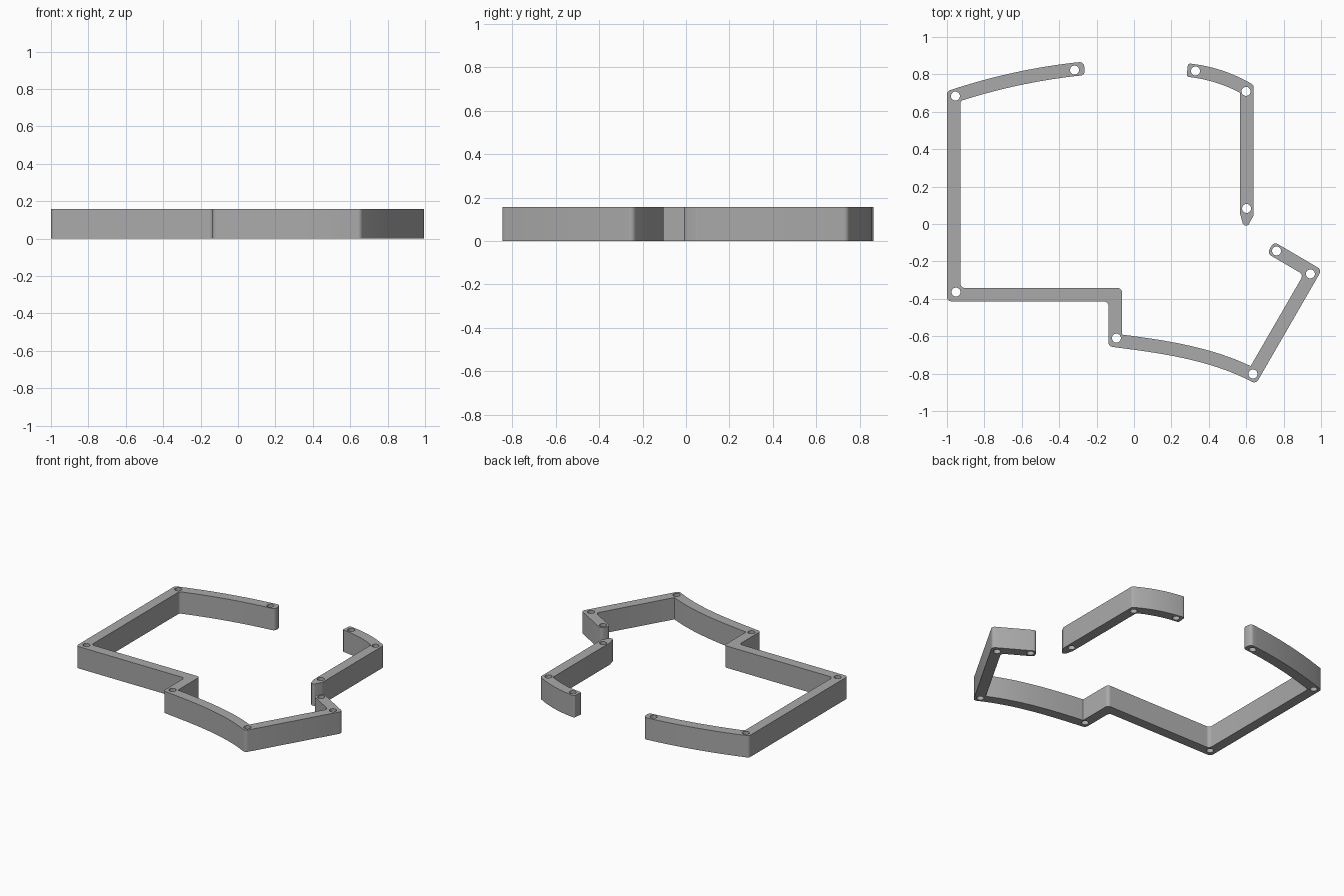
import bpy, bmesh, math
from mathutils import Vector
from mathutils.geometry import interpolate_bezier

cube = bpy.data.objects.get("Cube")
if cube:
    bpy.data.objects.remove(cube, do_unlink=True)

HEIGHT = 0.157
HALF = 0.036        # half the wall thickness
HOLE = 0.024        # pin hole radius
ROUND = 0.024       # corner rounding

grey = bpy.data.materials.new("plain grey")
grey.use_nodes = True
grey.diffuse_color = (0.4, 0.4, 0.4, 1)
grey.node_tree.nodes["Principled BSDF"].inputs["Base Color"].default_value = (0.4, 0.4, 0.4, 1)


def bend(a, h1, h2, b, n=14):
    """Smooth stretch of centre line from a to b."""
    return [Vector(p[:2]) for p in interpolate_bezier(
        *[Vector((*q, 0)) for q in (a, h1, h2, b)], n)]


def offset(path, widths, side):
    """Mitred copy of the centre line, moved to one side."""
    dirs = [(b - a).normalized() for a, b in zip(path, path[1:])]
    out = []
    for i, p in enumerate(path):
        d0, d1 = dirs[max(i - 1, 0)], dirs[min(i, len(dirs) - 1)]
        n0, n1 = Vector((-d0.y, d0.x)), Vector((-d1.y, d1.x))
        m = (n0 + n1).normalized()
        out.append(p + m * side * widths[i] / m.dot(n0))
    return out


def fillet(loop, radius, steps=6):
    """Round every sharp corner of a closed outline."""
    out = []
    for i, p in enumerate(loop):
        a, b = loop[i - 1] - p, loop[(i + 1) % len(loop)] - p
        turn = math.pi - a.angle(b)
        if turn < math.radians(18):
            out.append(p)
            continue
        trim = min(radius * math.tan(turn / 2), 0.45 * a.length, 0.45 * b.length)
        s, e = p + a.normalized() * trim, p + b.normalized() * trim
        k = 4 / 3 * math.tan(turn / 4) / math.tan(turn / 2)
        out += bend(s, s.lerp(p, k), e.lerp(p, k), e, steps)
    return out


def wall(name, path, holes, tip_width=HALF):
    """Extruded strip along a centre line, pierced by pin holes."""
    path = [Vector(p) for p in path]
    widths = [HALF] * (len(path) - 1) + [tip_width]
    outline = fillet(offset(path, widths, 1) + offset(path, widths, -1)[::-1], ROUND)
    loops = [outline]
    for x, y in holes:
        loops.append([Vector((x + HOLE * math.cos(t), y + HOLE * math.sin(t)))
                      for t in (math.tau * i / 32 for i in range(32))])
    curve = bpy.data.curves.new(name + " profile", 'CURVE')
    curve.dimensions = '2D'
    curve.fill_mode = 'BOTH'
    curve.extrude = HEIGHT / 2
    for loop in loops:
        spline = curve.splines.new('POLY')
        spline.points.add(len(loop) - 1)
        for point, v in zip(spline.points, loop):
            point.co = (v.x, v.y, 0, 1)
        spline.use_cyclic_u = True
    helper = bpy.data.objects.new(name + " profile", curve)
    bpy.context.collection.objects.link(helper)
    bpy.context.view_layer.update()
    mesh = bpy.data.meshes.new_from_object(
        helper.evaluated_get(bpy.context.evaluated_depsgraph_get()))
    bpy.data.objects.remove(helper, do_unlink=True)

    # Weld caps to sides and stand the wall on the ground
    bm = bmesh.new()
    bm.from_mesh(mesh)
    bmesh.ops.remove_doubles(bm, verts=bm.verts, dist=1e-5)
    bmesh.ops.translate(bm, verts=bm.verts, vec=(0, 0, HEIGHT / 2))
    bmesh.ops.recalc_face_normals(bm, faces=bm.faces)
    bm.to_mesh(mesh)
    bm.free()
    mesh.materials.clear()
    mesh.materials.append(grey)
    obj = bpy.data.objects.new(name, mesh)
    bpy.context.collection.objects.link(obj)
    bpy.ops.object.select_all(action='DESELECT')
    obj.select_set(True)
    bpy.context.view_layer.objects.active = obj
    bpy.ops.object.shade_smooth_by_angle(angle=math.radians(30))


# Long wall: back arc, right side, front step, front curve, left return
long_path = bend((-0.265, 0.832), (-0.503, 0.809), (-0.735, 0.759), (-0.964, 0.684))
long_path += [(-0.964, -0.378), (-0.1, -0.378)]
long_path += bend((-0.1, -0.623), (0.15, -0.655), (0.41, -0.69), (0.638, -0.807), 20)
long_path += [(0.955, -0.258), (0.73, -0.126)]
wall("long_wall", long_path,
     [(-0.318, 0.823), (-0.955, 0.684), (-0.952, -0.364), (-0.094, -0.61),
      (0.636, -0.802), (0.943, -0.267), (0.762, -0.144)])

# Short wall: back arc and straight side with a tapered tip
short_path = bend((0.285, 0.823), (0.398, 0.812), (0.505, 0.779), (0.604, 0.722))
short_path += [(0.604, 0.05), (0.597, -0.008)]
wall("short_wall", short_path,
     [(0.329, 0.818), (0.599, 0.709), (0.602, 0.083)], tip_width=0.013)
